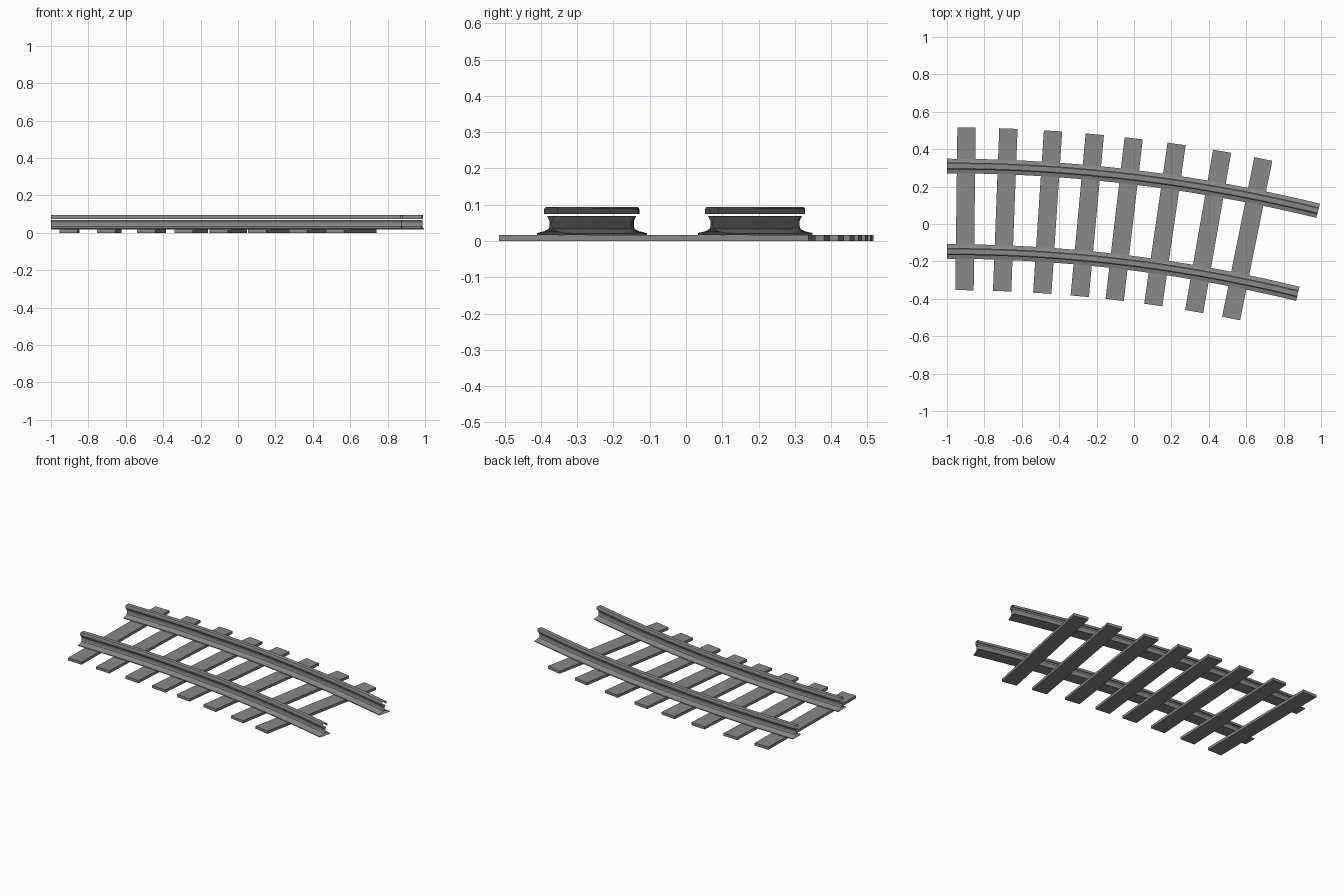
import bpy, bmesh
from math import sin, cos, radians

cube = bpy.data.objects.get("Cube")
if cube:
    bpy.data.objects.remove(cube, do_unlink=True)

steel = bpy.data.materials.new("mid_grey")
steel.use_nodes = True
grey = (0.25, 0.25, 0.25, 1)
steel.diffuse_color = grey
steel.node_tree.nodes["Principled BSDF"].inputs["Base Color"].default_value = grey

# The track follows concentric arcs that start straight at the -x end
CENTRE_X, CENTRE_Y = -1.0, -8.04
OUTER_R, INNER_R = 8.35, 7.893
SWEEP, STEPS = 13.75, 20


def on_arc(radius, degrees, z):
    a = radians(degrees)
    return (CENTRE_X + radius * sin(a), CENTRE_Y + radius * cos(a), z)


def finish(name, bm):
    mesh = bpy.data.meshes.new(name)
    bm.to_mesh(mesh)
    bm.free()
    mesh.materials.append(steel)
    obj = bpy.data.objects.new(name, mesh)
    bpy.context.collection.objects.link(obj)
    return obj


def sweep(name, half_profile, radius, closed):
    """Sweep a mirrored profile along the arc, leaving the ends open."""
    profile = half_profile + [(-w, z) for w, z in reversed(half_profile)]
    bm = bmesh.new()
    rings = [[bm.verts.new(on_arc(radius + w, SWEEP * i / STEPS, z)) for w, z in profile]
             for i in range(STEPS + 1)]
    n = len(profile)
    for a, b in zip(rings, rings[1:]):
        for j in range(n if closed else n - 1):
            k = (j + 1) % n
            bm.faces.new((a[j], a[k], b[k], b[j]))
    obj = finish(name, bm)
    bpy.ops.object.select_all(action='DESELECT')
    obj.select_set(True)
    bpy.context.view_layer.objects.active = obj
    bpy.ops.object.shade_smooth_by_angle(angle=radians(20))


# Rails: foot and thin web, with a separate rounded head above a narrow slit
web = [(0.039, 0.017), (0.039, 0.022), (0.018, 0.027), (0.006, 0.033),
       (0.003, 0.041), (0.003, 0.055), (0.010, 0.069)]
head = [(0.0185, 0.075), (0.0185, 0.087), (0.017, 0.091), (0.013, 0.094)]
for side, radius in (("outer", OUTER_R), ("inner", INNER_R)):
    sweep(side + "_rail_web", web, radius, True)
    sweep(side + "_rail_head", head[::-1][::-1], radius, False)

# Sleepers: flat boards set square to the arc
LENGTH, WIDTH, THICK = 0.87, 0.098, 0.017
mid_r = (OUTER_R + INNER_R) / 2
for number, angle in enumerate((0.7, 2.2, 3.8, 5.3, 6.7, 8.25, 9.9, 11.4), 1):
    bm = bmesh.new()
    bmesh.ops.create_cube(bm, size=1)
    bmesh.ops.scale(bm, vec=(WIDTH, LENGTH, THICK), verts=bm.verts)
    board = finish(f"sleeper_{number}", bm)
    board.location = on_arc(mid_r, angle, THICK / 2)
    board.rotation_euler.z = -radians(angle)
